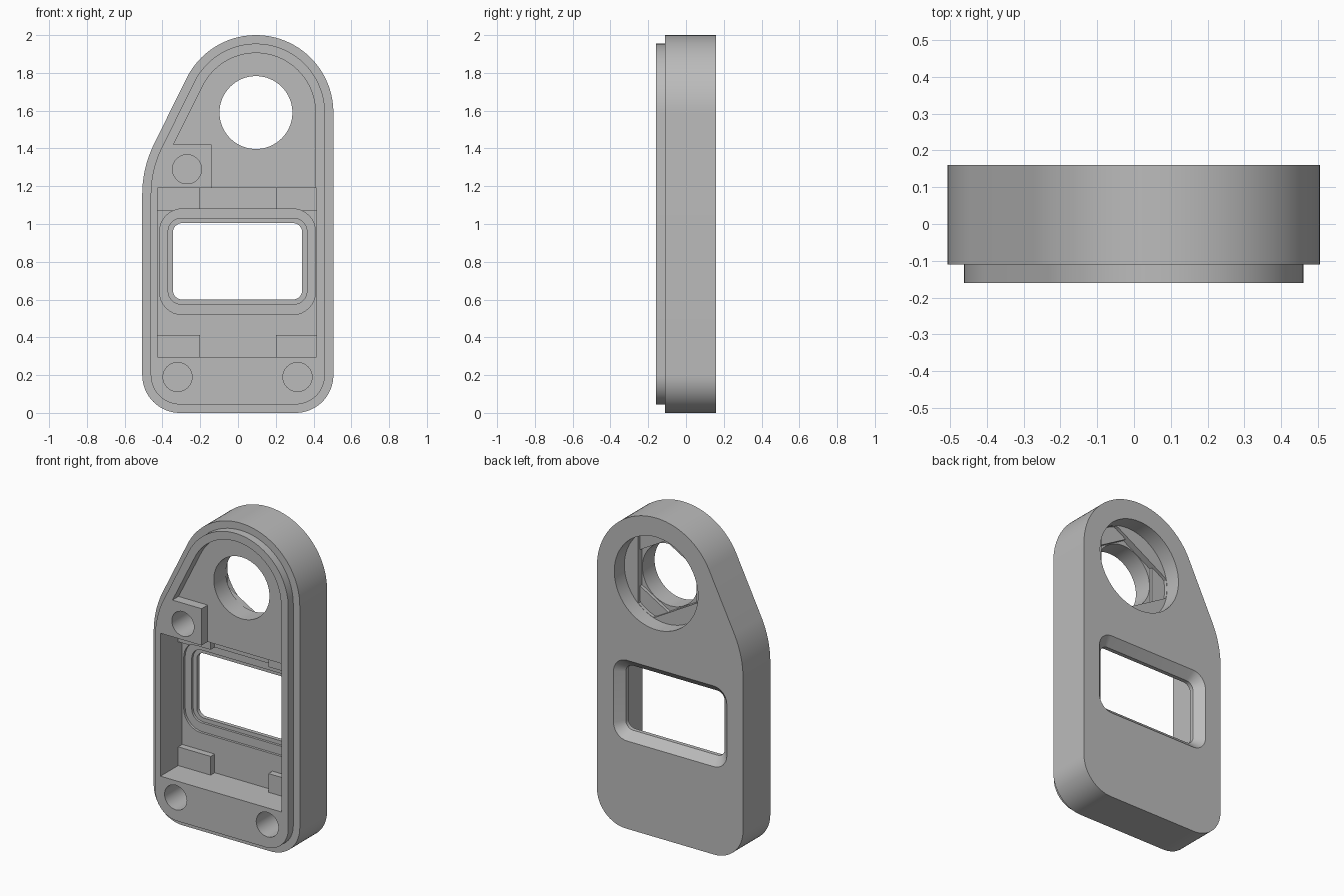
import bpy
import bmesh
from math import cos, sin, pi, radians, atan2

old = bpy.data.objects.get("Cube")
if old:
    bpy.data.objects.remove(old, do_unlink=True)

grey = bpy.data.materials.new("plain_grey")
grey.use_nodes = True
grey.diffuse_color = (0.5, 0.5, 0.5, 1)
grey.node_tree.nodes["Principled BSDF"].inputs["Base Color"].default_value = (0.5, 0.5, 0.5, 1)

EYE_X, EYE_Z = 0.095, 1.59        # centre of the round opening
SLOPE = pi - atan2(0.5, 1)        # direction the slanted shoulder faces


def arc(cx, cz, r, a0, a1, n=16):
    return [(cx + r * cos(a0 + (a1 - a0) * i / n), cz + r * sin(a0 + (a1 - a0) * i / n))
            for i in range(n + 1)]


def circle(cx, cz, r, n=64):
    return arc(cx, cz, r, 0, 2 * pi, n)[:-1]


def rounded(x0, x1, z0, z1, r):
    return (arc(x1 - r, z1 - r, r, 0, pi / 2, 8) + arc(x0 + r, z1 - r, r, pi / 2, pi, 8)
            + arc(x0 + r, z0 + r, r, pi, 1.5 * pi, 8) + arc(x1 - r, z0 + r, r, 1.5 * pi, 2 * pi, 8))


def box(x0, x1, z0, z1):
    return [(x0, z0), (x1, z0), (x1, z1), (x0, z1)]


def outline(d):
    """Body silhouette moved inward by d."""
    return (arc(EYE_X, EYE_Z, 0.41 - d, 0, SLOPE, 40)
            + arc(0.093, 1.157, 0.6 - d, SLOPE, pi, 16)
            + arc(-0.307, 0.2, 0.2 - d, pi, 1.5 * pi)
            + arc(0.305, 0.2, 0.2 - d, 1.5 * pi, 2 * pi))


def polygon_in_circle(sides, inner, limit, n=120):
    """Regular polygon around the opening, cut off by a larger circle."""
    step = 2 * pi / sides
    pts = []
    for i in range(n):
        a = 2 * pi * i / n
        off = (a + step / 2) % step - step / 2
        r = min(limit, inner / cos(off))
        pts.append((EYE_X + r * cos(a), EYE_Z + r * sin(a)))
    return pts


def loft(name, *rings):
    """Closed solid through (profile, y) rings."""
    bm = bmesh.new()
    loops = [[bm.verts.new((x, y, z)) for x, z in prof] for prof, y in rings]
    n = len(loops[0])
    for a, b in zip(loops, loops[1:]):
        for i in range(n):
            bm.faces.new((a[i], a[(i + 1) % n], b[(i + 1) % n], b[i]))
    bm.faces.new(loops[0])
    bm.faces.new(loops[-1])
    bmesh.ops.recalc_face_normals(bm, faces=bm.faces)
    mesh = bpy.data.meshes.new(name)
    bm.to_mesh(mesh)
    bm.free()
    mesh.materials.append(grey)
    obj = bpy.data.objects.new(name, mesh)
    bpy.context.collection.objects.link(obj)
    return obj


def prism(name, prof, y0, y1):
    return loft(name, (prof, y0), (prof, y1))


def combine(target, tool, operation):
    mod = target.modifiers.new("combine", 'BOOLEAN')
    mod.operation = operation
    mod.solver = 'EXACT'
    mod.object = tool
    bpy.context.view_layer.objects.active = target
    bpy.ops.object.modifier_apply(modifier=mod.name)
    bpy.data.objects.remove(tool, do_unlink=True)


# Main shell with the stepped front lip
body = prism("case_body", outline(0), -0.11, 0.16)
combine(body, prism("front_lip", outline(0.045), -0.16, 0.0), 'UNION')

# Deep lower pocket and shallow upper pocket beside the screw boss
combine(body, prism("lower_pocket", box(-0.425, 0.415, 0.295, 1.19), -0.3, 0.055), 'DIFFERENCE')
upper = arc(EYE_X, EYE_Z, 0.315, 0, SLOPE, 40) + [(-0.342, 1.42), (-0.14, 1.42), (-0.14, 1.15), (0.41, 1.15)]
combine(body, prism("upper_pocket", upper, -0.3, -0.1), 'DIFFERENCE')

# Four support tabs in the pocket corners
for x0, x1 in ((-0.45, -0.2), (0.2, 0.45)):
    for z0, z1 in ((0.27, 0.412), (1.07, 1.21)):
        combine(body, prism("support_tab", box(x0, x1, z0, z1), 0.015, 0.08), 'UNION')

# Window: stepped seat at the front, bevelled opening at the back
combine(body, prism("seat_outer", rounded(-0.415, 0.41, 0.52, 1.08, 0.12), -0.02, 0.07), 'DIFFERENCE')
combine(body, prism("seat_inner", rounded(-0.37, 0.365, 0.575, 1.03, 0.07), 0.0, 0.085), 'DIFFERENCE')
opening = rounded(-0.345, 0.34, 0.6, 1.005, 0.05)
flare = rounded(-0.405, 0.4, 0.54, 1.065, 0.1)
combine(body, loft("window_cut", (opening, 0.0), (opening, 0.11), (flare, 0.17)), 'DIFFERENCE')

# Round opening: wide rear bore stepping through a triangle and a hexagon
combine(body, prism("rear_bore", circle(EYE_X, EYE_Z, 0.29), 0.06, 0.3), 'DIFFERENCE')
combine(body, prism("triangle_step", polygon_in_circle(3, 0.196, 0.288), 0.04, 0.1), 'DIFFERENCE')
combine(body, prism("hexagon_step", polygon_in_circle(6, 0.196, 0.286), 0.02, 0.1), 'DIFFERENCE')
combine(body, prism("eye_hole", circle(EYE_X, EYE_Z, 0.193), -0.3, 0.3), 'DIFFERENCE')

# Blind screw holes
for x, z in ((-0.27, 1.29), (-0.32, 0.19), (0.315, 0.19)):
    combine(body, prism("screw_hole", circle(x, z, 0.077, 32), -0.3, 0.06), 'DIFFERENCE')

bpy.ops.object.select_all(action='DESELECT')
body.select_set(True)
bpy.context.view_layer.objects.active = body
bpy.ops.object.shade_smooth_by_angle(angle=radians(25))
